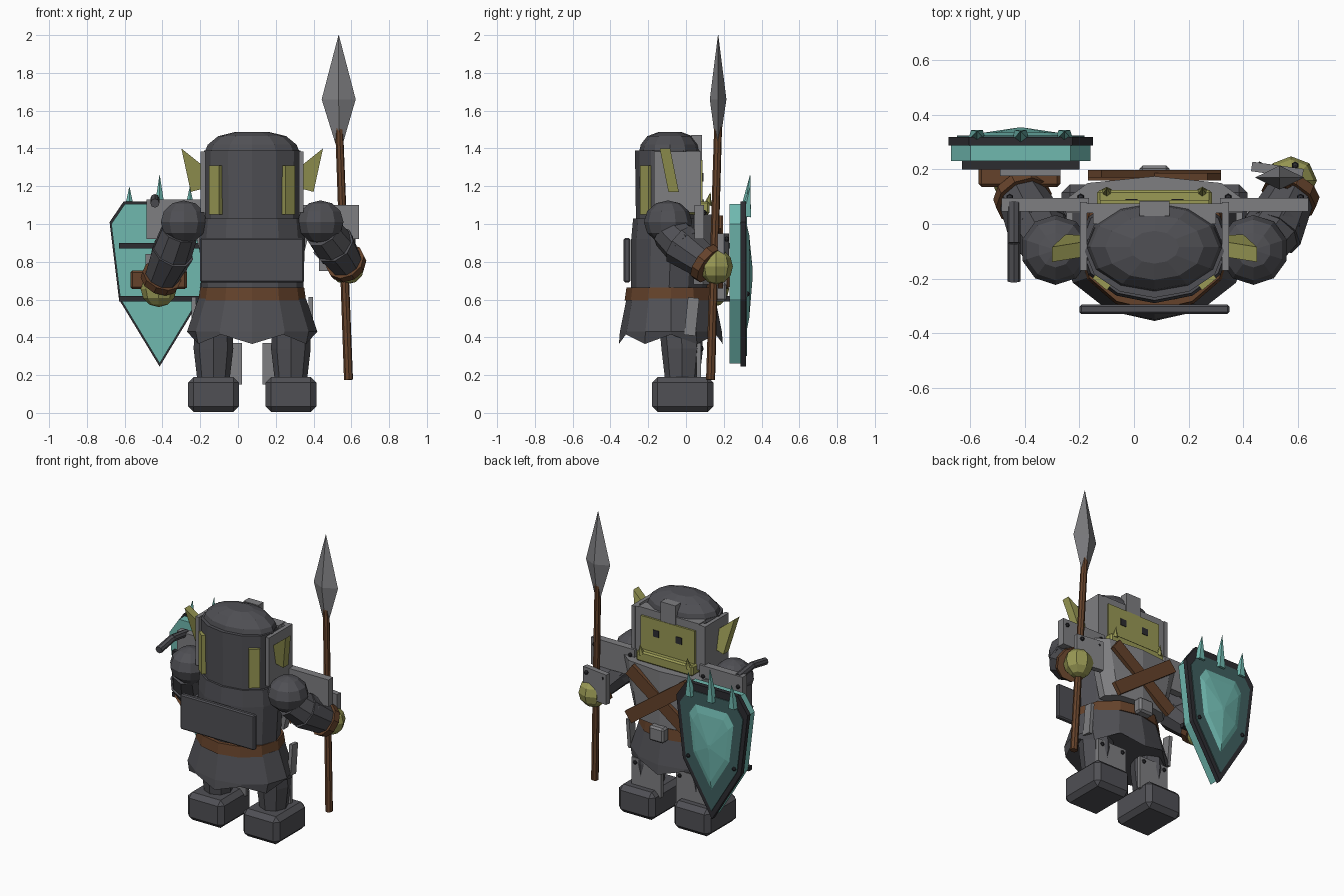
import bpy, bmesh, math
from mathutils import Vector, Matrix

old = bpy.data.objects.get("Cube")
if old:
    bpy.data.objects.remove(old)


def material(name, r, g, b):
    m = bpy.data.materials.new(name)
    m.use_nodes = True
    m.diffuse_color = (r, g, b, 1)
    m.node_tree.nodes["Principled BSDF"].inputs["Base Color"].default_value = (r, g, b, 1)
    return m


IRON = material("dark iron", 0.08, 0.08, 0.09)
STEEL = material("worn steel", 0.21, 0.21, 0.22)
SKIN = material("olive skin", 0.32, 0.32, 0.09)
LEATHER = material("brown leather", 0.13, 0.055, 0.024)
TEAL = material("teal crystal", 0.16, 0.48, 0.43)
DEEP = material("deep teal", 0.05, 0.115, 0.115)
BLACK = material("black iron", 0.025, 0.025, 0.03)
CX = 0.075  # body midline


def finish(name, bm, mat):
    bmesh.ops.recalc_face_normals(bm, faces=bm.faces)
    me = bpy.data.meshes.new(name)
    bm.to_mesh(me)
    bm.free()
    me.materials.append(mat)
    ob = bpy.data.objects.new(name, me)
    bpy.context.collection.objects.link(ob)
    return ob


def box(name, lo, hi, mat, rot=(0, 0, 0), bevel=0.0):
    lo, hi = Vector(lo), Vector(hi)
    bm = bmesh.new()
    bmesh.ops.create_cube(bm, size=1)
    bmesh.ops.scale(bm, vec=hi - lo, verts=bm.verts)
    if bevel:
        bmesh.ops.bevel(bm, geom=bm.edges[:], offset=bevel, segments=1, affect='EDGES')
    ob = finish(name, bm, mat)
    ob.location = (lo + hi) / 2
    ob.rotation_euler = [math.radians(a) for a in rot]
    return ob


def skin_rings(name, rings, mat):
    # joins equal-length point rings and caps both ends
    bm = bmesh.new()
    loops = [[bm.verts.new(p) for p in ring] for ring in rings]
    n = len(loops[0])
    for a, b in zip(loops, loops[1:]):
        for i in range(n):
            j = (i + 1) % n
            bm.faces.new((a[i], a[j], b[j], b[i]))
    bm.faces.new(loops[0])
    bm.faces.new(loops[-1])
    return finish(name, bm, mat)


def loft(name, levels, mat, n=12, wave=0.0):
    # levels are (z, centre x, centre y, radius x, radius y); wave jags the first ring
    rings = []
    for k, (z, cx, cy, rx, ry) in enumerate(levels):
        ring = []
        for i in range(n):
            a = math.tau * i / n - math.pi / 2
            lift = wave if k == 0 and i % 2 else 0
            ring.append((cx + rx * math.cos(a), cy + ry * math.sin(a), z + lift))
        rings.append(ring)
    return skin_rings(name, rings, mat)


def prism(name, outline, y0, y1, mat, scale=1.0, mid=(0, 0), shear=0.0):
    pts = [(mid[0] + (x - mid[0]) * scale, mid[1] + (z - mid[1]) * scale) for x, z in outline]
    return skin_rings(name, [[(x, y + shear * (z - 1.28), z) for x, z in pts] for y in (y0, y1)], mat)


def rod(name, a, b, r1, r2, mat, n=8):
    a, b = Vector(a), Vector(b)
    bm = bmesh.new()
    bmesh.ops.create_cone(bm, cap_ends=True, segments=n, radius1=r1, radius2=r2, depth=(b - a).length)
    m = Matrix.Translation((a + b) / 2) @ (b - a).to_track_quat('Z', 'Y').to_matrix().to_4x4()
    bmesh.ops.transform(bm, matrix=m, verts=bm.verts)
    return finish(name, bm, mat)


def ball(name, c, r, mat, u=9, v=6):
    bm = bmesh.new()
    bmesh.ops.create_uvsphere(bm, u_segments=u, v_segments=v, radius=1)
    bmesh.ops.scale(bm, vec=r, verts=bm.verts)
    bmesh.ops.translate(bm, vec=c, verts=bm.verts)
    return finish(name, bm, mat)


def rivet(x, y, z):
    ball("rivet", (x, y, z), (0.014, 0.014, 0.014), BLACK, 6, 4)


# Torso, chest plate and back plate
loft("torso", [(0.64, CX, -0.09, 0.27, 0.2), (0.92, CX, -0.08, 0.28, 0.21),
               (1.03, CX, -0.08, 0.27, 0.2)], IRON)
chest = [(-0.25, 0.04), (-0.25, 0.09), (-0.17, 0.15), (CX, 0.175), (0.32, 0.15), (0.40, 0.09), (0.40, 0.04)]
skin_rings("chest_plate", [[(CX + (x - CX) * s, y, z) for x, y in chest]
                           for s, z in ((0.72, 0.68), (0.85, 0.85), (1, 1.05))], STEEL)
box("back_plate", (-0.2, -0.33, 0.69), (0.35, -0.295, 0.925), IRON, bevel=0.008)
for side, name in ((1, "left_strap"), (-1, "right_strap")):
    box(name, (CX - 0.27, 0.165 + 0.005 * side, 0.81), (CX + 0.27, 0.192 + 0.005 * side, 0.895),
        LEATHER, rot=(0, 36 * side, 0))

# Belt and skirt
loft("belt", [(0.595, CX, -0.08, 0.285, 0.245), (0.665, CX, -0.08, 0.275, 0.235)], LEATHER)
box("buckle", (0.02, 0.15, 0.59), (0.13, 0.215, 0.69), STEEL, bevel=0.012)
loft("skirt", [(0.365, CX, -0.08, 0.33, 0.275), (0.43, CX, -0.08, 0.345, 0.27),
               (0.605, CX, -0.08, 0.285, 0.235)], IRON, wave=0.05)

# Legs, boots, shin guards and hip plates
for s, side in ((1, "left"), (-1, "right")):
    x = CX + 0.205 * s
    loft(side + "_leg", [(0.17, x, -0.02, 0.085, 0.09), (0.34, x, -0.02, 0.105, 0.11),
                         (0.45, x, -0.03, 0.1, 0.11)], IRON, n=8)
    box(side + "_boot", (x - 0.135, -0.18, 0.005), (x + 0.135, 0.145, 0.19), IRON, bevel=0.03)
    g = CX + 0.165 * s
    box(side + "_shin_guard", (g - 0.11, 0.055, 0.15), (g + 0.11, 0.08, 0.37), STEEL)
    for dx in (-0.08, 0.08):
        rivet(g + dx, 0.08, 0.34)
    h = CX + 0.31 * s
    box(side + "_hip_plate", (h - 0.012, 0.0, 0.41), (h + 0.012, 0.06, 0.61), STEEL, rot=(-6, 0, 0))

# Helmet and face
loft("helmet_wall", [(1.02, CX, -0.1, 0.25, 0.165), (1.39, CX, -0.1, 0.255, 0.17)], IRON)
loft("helmet_dome", [(1.37, CX, -0.085, 0.255, 0.165), (1.42, CX, -0.085, 0.235, 0.155),
                     (1.465, CX, -0.085, 0.18, 0.12), (1.487, CX, -0.085, 0.09, 0.06)], IRON)
box("forehead_plate", (0.02, 0.03, 1.33), (0.13, 0.085, 1.47), STEEL)
box("brow_band", (-0.15, 0.0, 1.335), (0.30, 0.075, 1.39), STEEL)
box("face", (-0.125, -0.03, 1.08), (0.275, 0.088, 1.34), SKIN)
box("jaw", (-0.135, 0.0, 1.05), (0.285, 0.125, 1.12), SKIN, bevel=0.01)
for s, side in ((1, "left"), (-1, "right")):
    box(side + "_cheek_guard", (CX + 0.26 * s - 0.013, -0.17, 1.06), (CX + 0.26 * s + 0.013, 0.08, 1.385), STEEL)
    box(side + "_front_guard", (CX + 0.23 * s - 0.04, 0.04, 1.08), (CX + 0.23 * s + 0.04, 0.075, 1.385), STEEL)
    box(side + "_nape_strip", (CX + 0.19 * s - 0.034, -0.225, 1.05), (CX + 0.19 * s + 0.034, -0.19, 1.31),
        SKIN, rot=(0, 0, 40 * s))
    e = CX + 0.085 * s
    box(side + "_eye", (e - 0.022, 0.086, 1.225), (e + 0.022, 0.092, 1.27), BLACK)
    t = CX + 0.175 * s
    rod(side + "_tusk", (t, 0.115, 1.1), (t, 0.13, 1.17), 0.022, 0.0, SKIN, 6)
    ear = [(0.25, 1.19), (0.325, 1.17), (0.375, 1.4), (0.25, 1.3)]
    prism(side + "_ear", [(CX + s * x, z) for x, z in ear], -0.115, -0.06, SKIN, shear=-0.2)

# Shoulders and arms
for s, side in ((1, "left"), (-1, "right")):
    ball(side + "_shoulder", (CX + 0.362 * s, -0.095, 1.01), (0.128, 0.128, 0.115), IRON, 10, 6)
    a, b = (-0.27, 0.42) if s > 0 else (-0.07, 0.1)
    x0, x1 = sorted((CX + 0.24 * s, CX + (0.565 if s > 0 else 0.56) * s))
    box(side + "_pauldron", (x0, 0.045, 0.92), (x1, 0.095, 1.1 if s > 0 else 1.13), STEEL)
    for x in (x0 + 0.03, x1 - 0.03):
        rivet(x, 0.097, 1.06)
arms = {"left": ((0.45, -0.09, 0.96), (0.52, 0.0, 0.87), (0.575, 0.11, 0.79), (0.575, 0.16, 0.775)),
        "right": ((-0.31, -0.09, 0.96), (-0.36, 0.0, 0.82), (-0.41, 0.1, 0.71), (-0.42, 0.14, 0.655))}
for side, pts in arms.items():
    p, q, w, h = [Vector(v) for v in pts]
    rod(side + "_upper_arm", p, q, 0.1, 0.11, IRON, 9)
    rod(side + "_forearm", q - (w - q) * 0.3, w, 0.115, 0.09, IRON, 9)
    d = (w - q).normalized() * 0.022
    rod(side + "_cuff", w - d, w + d, 0.108, 0.104, LEATHER, 10)
    ball(side + "_hand", h, (0.095, 0.088, 0.095), SKIN, 8, 6)
box("left_hand_guard", (0.43, 0.18, 0.75), (0.62, 0.215, 0.95), STEEL, rot=(0, 0, -8))
for x in (0.46, 0.59):
    rivet(x, 0.215, 0.92)
box("right_bracer_plate", (-0.49, 0.175, 0.66), (-0.27, 0.215, 0.84), STEEL)

# Hooked horn on the right pauldron
hook = [(-0.44, 0.08, 1.115), (-0.44, -0.07, 1.135), (-0.44, -0.21, 1.11)]
for a, b in zip(hook, hook[1:]):
    rod("shoulder_horn", a, b, 0.024, 0.024, IRON)

# Spear
rod("spear_shaft", (0.585, 0.13, 0.175), (0.535, 0.17, 1.52), 0.024, 0.021, LEATHER)
loft("spear_head", [(1.38, 0.536, 0.168, 0.006, 0.004), (1.66, 0.533, 0.17, 0.09, 0.044),
                    (2.0, 0.533, 0.17, 0.001, 0.001)], STEEL, n=4)

# Shield with layered face, crystal boss and spikes
MID = (-0.415, 0.72)
half = [(0.19, 1.12), (0.265, 1.01), (0.215, 0.6)]
outline = [(MID[0] - x, z) for x, z in half] + [(MID[0], 0.245)] + [(MID[0] + x, z) for x, z in reversed(half)]
prism("shield_body", outline, 0.23, 0.292, TEAL, 0.965, MID)
prism("shield_rim", outline, 0.288, 0.318, BLACK, 1.0, MID)
prism("shield_face", outline, 0.31, 0.324, DEEP, 0.88, MID)


def shield_ring(scale, y):
    return [(MID[0] + (x - MID[0]) * scale, y, MID[1] + (z - MID[1]) * scale + 0.02) for x, z in outline]


skin_rings("shield_crystal", [shield_ring(0.66, 0.32), shield_ring(0.5, 0.335), shield_ring(0.04, 0.353)], TEAL)
for dx, top in ((-0.16, 1.2), (0, 1.265), (0.16, 1.2)):
    x = MID[0] + dx
    rod("shield_spike", (x, 0.315, 1.04), (x, 0.34, top), 0.036, 0.0, TEAL, 5)
for dx, z in ((-0.17, 1.05), (0.17, 1.05), (-0.17, 0.63), (0.17, 0.63)):
    rivet(MID[0] + dx, 0.325, z)
for z in (0.605, 0.885):
    box("shield_crossbar", (-0.63, 0.2, z - 0.014), (-0.2, 0.232, z + 0.014), BLACK)
box("shield_grip", (-0.57, 0.135, 0.655), (-0.27, 0.23, 0.755), LEATHER, bevel=0.012)
